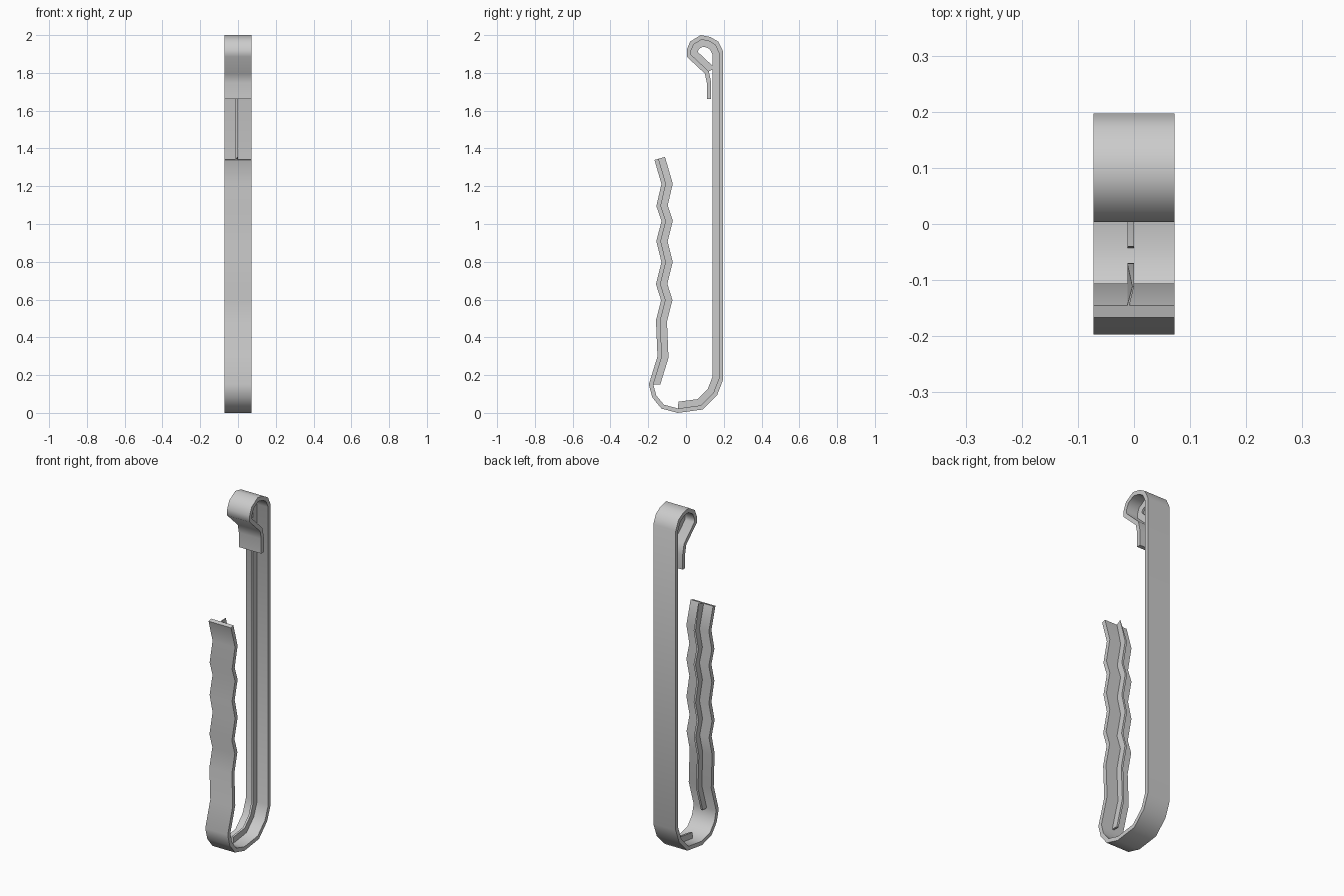
import bpy, bmesh, math
from mathutils import Vector

if "Cube" in bpy.data.objects:
    bpy.data.objects.remove(bpy.data.objects["Cube"])

# Outer edge of the bent strip in (y, z): wavy front arm, bottom bend, back arm, top loop, tail
PATH = [Vector(p) for p in [
    (-.167, 1.339), (-.13, 1.212), (-.157, 1.095), (-.13, 1.015), (-.157, .909),
    (-.13, .798), (-.159, .681), (-.132, .596), (-.159, .49), (-.151, .299),
    (-.197, .15), (-.178, .081), (-.13, .023), (-.044, 0), (.089, .018),
    (.164, .092), (.197, .177), (.197, 1.912), (.172, 1.965), (.129, 1.99),
    (.078, 2.0), (.022, 1.966), (.004, 1.923), (.004, 1.886), (.1, 1.796),
    (.11, 1.748), (.11, 1.663)]]
STRIP = 0.023
RIB = 0.058


def inset(i, dist):
    """Path point i moved inward by a mitred distance."""
    normals = []
    for a, b in ((i - 1, i), (i, i + 1)):
        if a >= 0 and b < len(PATH):
            d = (PATH[b] - PATH[a]).normalized()
            normals.append(Vector((-d.y, d.x)))
    n = sum(normals, Vector((0, 0))).normalized()
    return PATH[i] + n * dist / n.dot(normals[0])


def sweep(name, first, last, d0, d1, x0, x1, tapered=False):
    """Rectangular section following the path between two depths."""
    bm = bmesh.new()
    rings = []
    for i in range(first, last + 1):
        o, n = inset(i, d0), inset(i, d1)
        xs = [x0, x1, x1, x0]
        if tapered and i == first:
            xs = [x0, x0 + 0.004, x1, x1 - 0.003]
        rings.append([bm.verts.new((x, p.x, p.y)) for x, p in zip(xs, (o, o, n, n))])
    for a, b in zip(rings, rings[1:]):
        for k in range(4):
            m = (k + 1) % 4
            bm.faces.new((a[k], a[m], b[m], b[k]))
    bm.faces.new(rings[0][::-1])
    bm.faces.new(rings[-1])
    bmesh.ops.recalc_face_normals(bm, faces=bm.faces[:])
    mesh = bpy.data.meshes.new(name)
    bm.to_mesh(mesh)
    bm.free()
    ob = bpy.data.objects.new(name, mesh)
    bpy.context.collection.objects.link(ob)
    bpy.ops.object.select_all(action='DESELECT')
    ob.select_set(True)
    bpy.context.view_layer.objects.active = ob
    bpy.ops.object.shade_smooth_by_angle(angle=math.radians(50))
    return ob


# Bent flat strip
sweep("clip_strip", 0, len(PATH) - 1, 0, STRIP, -0.072, 0.072)
# Stiffening rib behind the wavy front arm
sweep("front_rib", 0, 10, STRIP, RIB, -0.012, 0, tapered=True)
# Stiffening rib along the back arm and around the loop
sweep("back_rib", 13, 24, STRIP, RIB, -0.012, 0)
